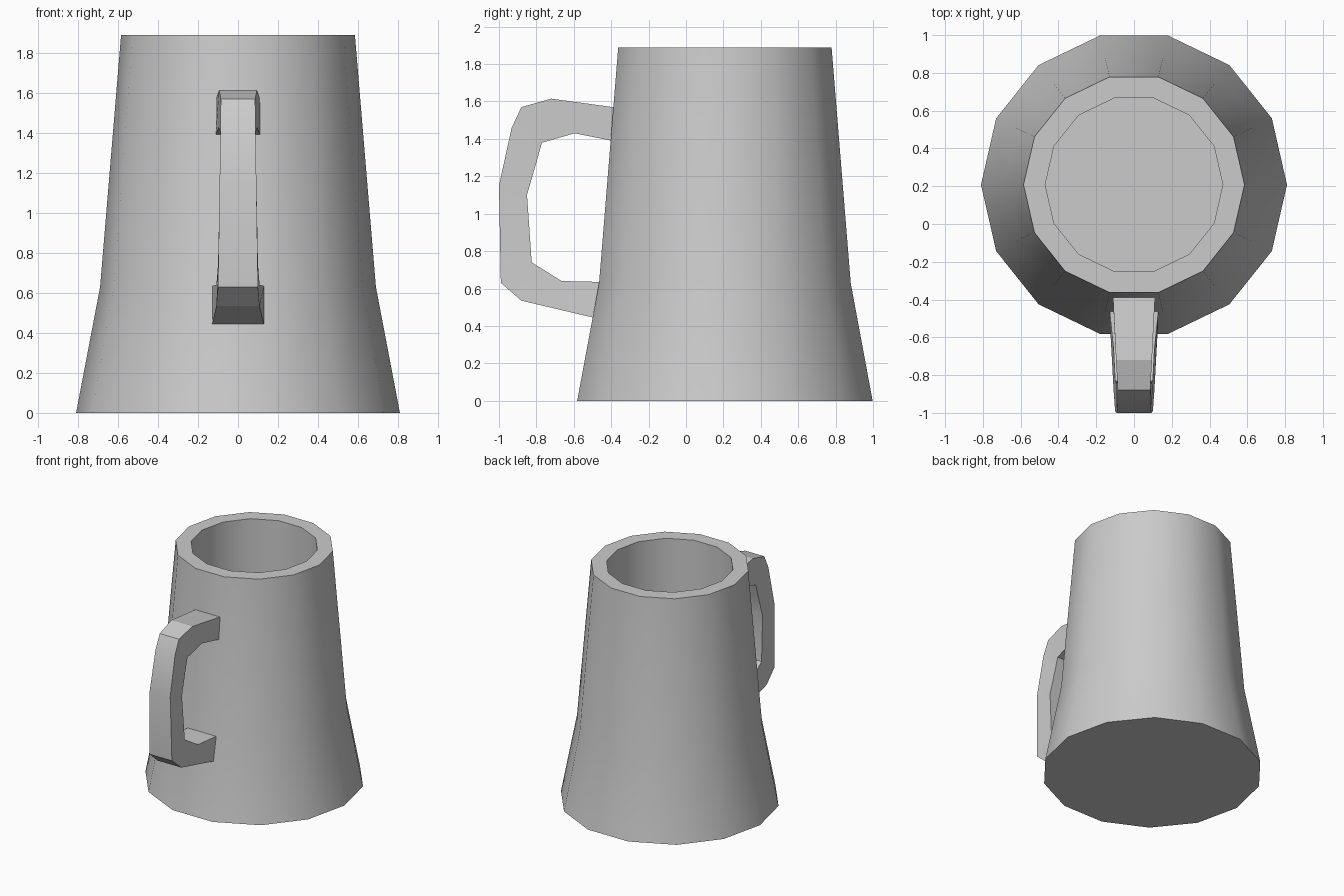
import bpy, bmesh, math

if "Cube" in bpy.data.objects:
    bpy.data.objects.remove(bpy.data.objects["Cube"])

SIDES = 14
CENTER_Y = 0.208


def make_object(name, bm, angle):
    bmesh.ops.recalc_face_normals(bm, faces=bm.faces)
    mesh = bpy.data.meshes.new(name)
    bm.to_mesh(mesh)
    bm.free()
    obj = bpy.data.objects.new(name, mesh)
    bpy.context.collection.objects.link(obj)
    bpy.ops.object.select_all(action='DESELECT')
    obj.select_set(True)
    bpy.context.view_layer.objects.active = obj
    bpy.ops.object.shade_smooth_by_angle(angle=math.radians(angle))
    return obj


def loft(bm, rings):
    # Bridge successive vertex rings and cap both ends
    n = len(rings[0])
    for a, b in zip(rings, rings[1:]):
        for i in range(n):
            j = (i + 1) % n
            bm.faces.new((a[i], a[j], b[j], b[i]))
    bm.faces.new(rings[0])
    bm.faces.new(rings[-1])


# Mug body: flared outside, flat rim, straight hollow inside
bm = bmesh.new()
rings = []
for r, z in [(0.81, 0), (0.69, 0.63), (0.585, 1.89), (0.47, 1.89), (0.47, 0.14)]:
    rings.append([bm.verts.new((r * math.cos(math.tau * i / SIDES),
                                CENTER_Y + r * math.sin(math.tau * i / SIDES), z))
                  for i in range(SIDES)])
loft(bm, rings)
make_object("mug_body", bm, 30)

# Handle: sections of (outer y, z), (inner y, z), half width
sections = [
    ((-0.37, 1.567), (-0.38, 1.387), 0.112),
    ((-0.72, 1.615), (-0.595, 1.43), 0.095),
    ((-0.88, 1.57), (-0.77, 1.38), 0.086),
    ((-0.932, 1.46), (-0.797, 1.285), 0.087),
    ((-1.0, 1.15), (-0.85, 1.10), 0.092),
    ((-0.99, 0.63), (-0.825, 0.74), 0.10),
    ((-0.88, 0.535), (-0.665, 0.64), 0.108),
    ((-0.48, 0.441), (-0.45, 0.635), 0.13),
]
bm = bmesh.new()
rings = [[bm.verts.new((s * w, y, z)) for s, (y, z) in
          ((-1, outer), (1, outer), (1, inner), (-1, inner))]
         for outer, inner, w in sections]
loft(bm, rings)
make_object("handle", bm, 20)
